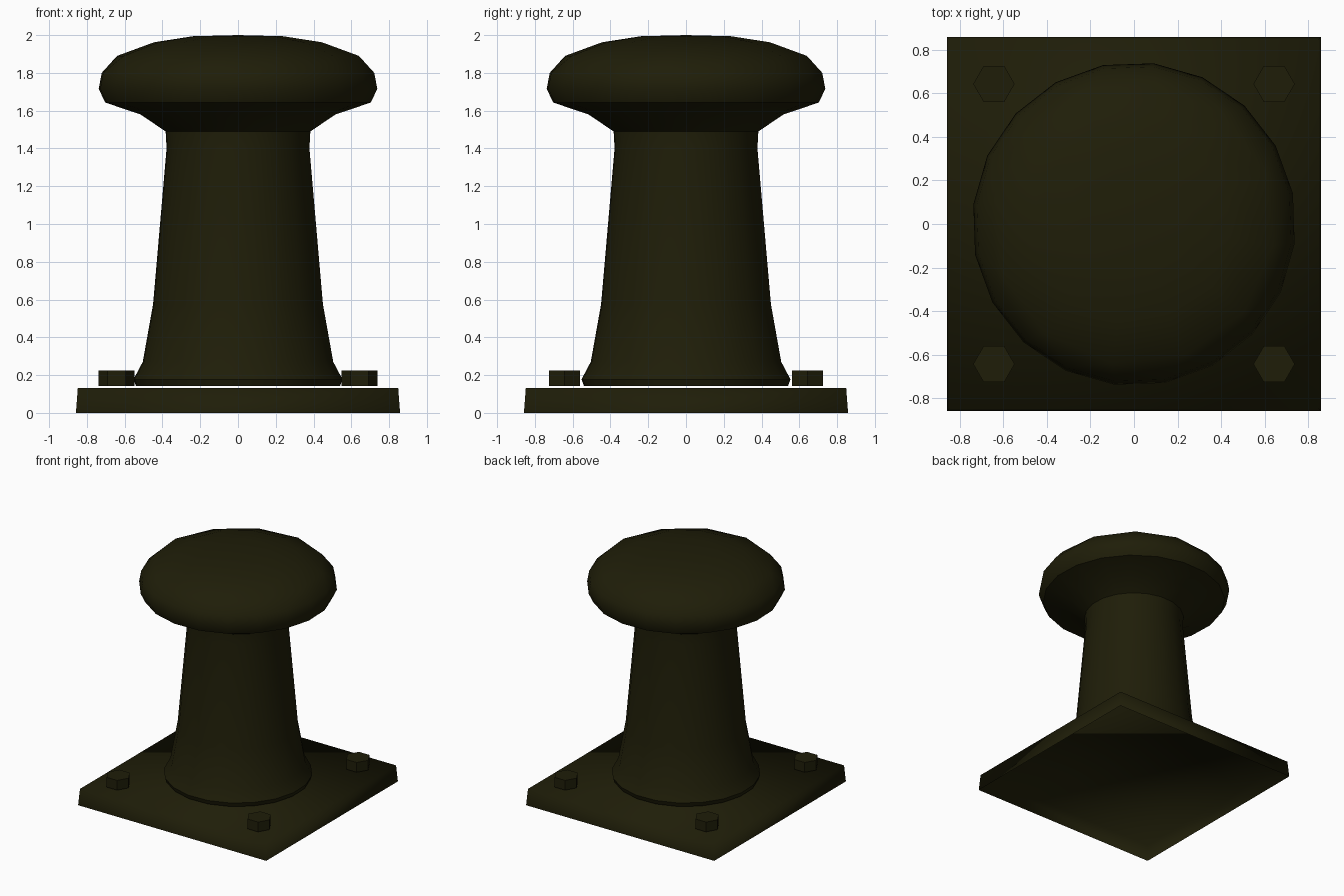
import bpy
import bmesh
from math import cos, sin, pi, radians, sqrt

default = bpy.data.objects.get("Cube")
if default:
    bpy.data.objects.remove(default, do_unlink=True)

iron = bpy.data.materials.new("dark olive iron")
iron.use_nodes = True
colour = (0.0135, 0.0125, 0.0025, 1)
iron.diffuse_color = colour
iron.node_tree.nodes["Principled BSDF"].inputs["Base Color"].default_value = colour


def add_ring(bm, radius, height, sides, turn):
    """Closed loop of edges around the z axis."""
    angles = [turn + 2 * pi * i / sides for i in range(sides)]
    verts = [bm.verts.new((radius * cos(a), radius * sin(a), height)) for a in angles]
    return [bm.edges.new((verts[i - 1], verts[i])) for i in range(sides)]


def turned(name, sections, tip=None, location=(0, 0, 0), smooth_angle=None):
    """Shell open underneath; each section is (profile, sides, turn)."""
    bm = bmesh.new()
    rings = [add_ring(bm, r, z, sides, turn)
             for profile, sides, turn in sections for r, z in profile]
    for low, high in zip(rings, rings[1:]):
        bmesh.ops.bridge_loops(bm, edges=low + high)
    # Close the top with a shallow point or a flat face
    if tip:
        peak = bm.verts.new((0, 0, tip))
        for edge in rings[-1]:
            bm.faces.new((*edge.verts, peak))
    else:
        bmesh.ops.contextual_create(bm, geom=rings[-1])
    bmesh.ops.recalc_face_normals(bm, faces=bm.faces)
    mesh = bpy.data.meshes.new(name)
    bm.to_mesh(mesh)
    bm.free()
    mesh.materials.append(iron)
    obj = bpy.data.objects.new(name, mesh)
    obj.location = location
    bpy.context.collection.objects.link(obj)
    if smooth_angle:
        bpy.ops.object.select_all(action="DESELECT")
        obj.select_set(True)
        bpy.context.view_layer.objects.active = obj
        bpy.ops.object.shade_smooth_by_angle(angle=radians(smooth_angle))


# Square base plate, hollow underneath, slightly tapered, softly shaded
plate_profile = [(0.858 * sqrt(2), 0), (0.848 * sqrt(2), 0.133)]
turned("base_plate", [(plate_profile, 4, pi / 4)], smooth_angle=180)

# Flared post and rim of the cap, then the coarser dome
post_profile = [
    (0.545, 0.143), (0.557, 0.178), (0.508, 0.27), (0.453, 0.575),
    (0.381, 1.40), (0.386, 1.49),
    (0.52, 1.58), (0.708, 1.643), (0.743, 1.715), (0.727, 1.80),
]
dome_profile = [(0.648, 1.89), (0.45, 1.962), (0.242, 1.994)]
turned("post_and_cap",
       [(post_profile, 20, radians(11)), (dome_profile, 12, radians(21))],
       tip=2.0, smooth_angle=40)

# Hexagonal bolt heads at the corners
for side, sx in (("left", 1), ("right", -1)):
    for end, sy in (("front", -1), ("back", 1)):
        turned(f"bolt_{end}_{side}", [([(0.095, 0), (0.095, 0.081)], 6, 0)],
               location=(sx * 0.643, sy * 0.643, 0.143))
